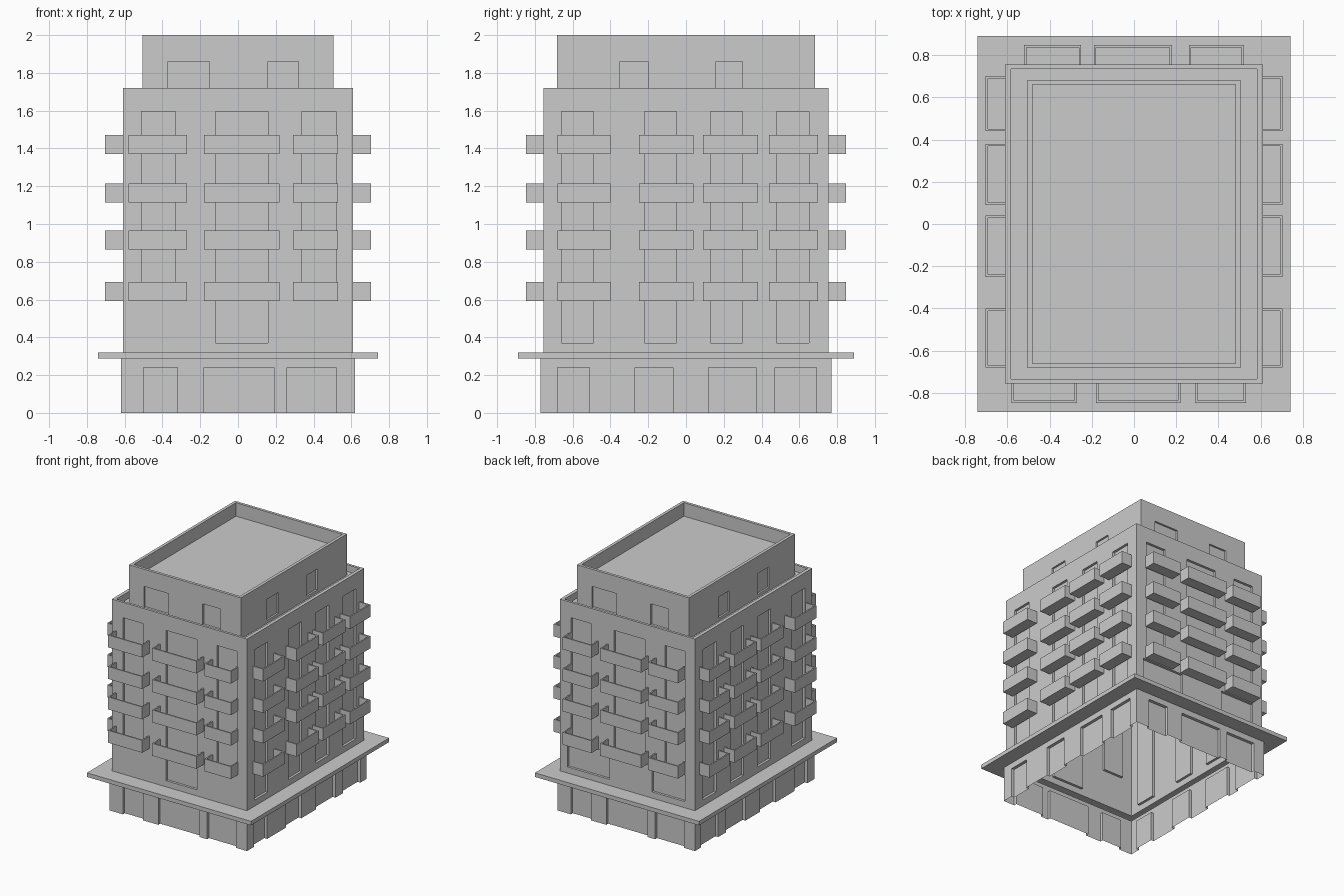
import bpy, bmesh
from mathutils import Vector

if "Cube" in bpy.data.objects:
    bpy.data.objects.remove(bpy.data.objects["Cube"])


def add_box(bm, side, u, d, z, open_tray=False):
    """Box on one facade: u = span along the wall, d = distance from centre, z = heights."""
    def point(a, b, c):
        return Vector({'front': (a, -b, c), 'back': (a, b, c),
                       'right': (b, a, c), 'left': (-b, a, c)}[side])
    v = {(i, j, k): bm.verts.new(point(u[i], d[j], z[k]))
         for i in (0, 1) for j in (0, 1) for k in (0, 1)}
    quad = [(0, 0), (1, 0), (1, 1), (0, 1)]
    rings = {
        'bottom': [(a, b, 0) for a, b in quad], 'top': [(a, b, 1) for a, b in quad],
        'wall': [(a, 0, b) for a, b in quad], 'outer': [(a, 1, b) for a, b in quad],
        'end0': [(0, a, b) for a, b in quad], 'end1': [(1, a, b) for a, b in quad]}
    centre = sum((p.co for p in v.values()), Vector()) / 8
    for name, ring in rings.items():
        if open_tray and name in ('top', 'wall'):
            continue
        f = bm.faces.new([v[r] for r in ring])
        f.normal_update()
        if f.normal.dot(f.calc_center_median() - centre) < 0:
            f.normal_flip()


def make_object(name, bm):
    me = bpy.data.meshes.new(name)
    bm.to_mesh(me)
    bm.free()
    ob = bpy.data.objects.new(name, me)
    bpy.context.collection.objects.link(ob)
    return ob


# Building shell: stacked rectangles from the street up to the flat roof
profile = [(0.62, 0.77, 0.0), (0.62, 0.77, 0.287), (0.74, 0.89, 0.287), (0.74, 0.89, 0.32),
           (0.61, 0.755, 0.32), (0.61, 0.755, 1.72), (0.582, 0.735, 1.72), (0.582, 0.735, 1.665),
           (0.505, 0.683, 1.665), (0.505, 0.683, 2.0), (0.48, 0.66, 2.0), (0.48, 0.66, 1.89)]
bm = bmesh.new()
loops = [[bm.verts.new((sx * x, sy * y, z)) for sx, sy in ((-1, -1), (1, -1), (1, 1), (-1, 1))]
         for x, y, z in profile]
for lo, hi in zip(loops, loops[1:]):
    for i in range(4):
        j = (i + 1) % 4
        bm.faces.new((lo[i], lo[j], hi[j], hi[i]))
bm.faces.new(loops[0][::-1])
bm.faces.new(loops[-1])
shell = make_object("building_shell", bm)

# Facade layouts: spans along each wall
side_windows = [(-0.66, -0.49), (-0.22, -0.05), (0.13, 0.30), (0.48, 0.65)]
side_doors = [(-0.68, -0.51), (-0.27, -0.07), (0.12, 0.37), (0.47, 0.69)]
side_balconies = [(-0.68, -0.40), (-0.25, 0.04), (0.09, 0.38), (0.44, 0.70)]
side_attic = [(-0.35, -0.20), (0.16, 0.30)]
front_windows = [(-0.51, -0.33), (-0.12, 0.16), (0.34, 0.52)]
front_doors = [(-0.50, -0.32), (-0.18, 0.19), (0.26, 0.52)]
front_attic = [(-0.37, -0.15), (0.16, 0.32)]


def turned(spans):
    return [(-b, -a) for a, b in spans]


facades = {
    'front': dict(windows=front_windows, doors=front_doors, attic=front_attic, low=front_windows[1:2],
                  balconies=[(-0.58, -0.27), (-0.18, 0.22), (0.29, 0.53)]),
    'back': dict(windows=turned(front_windows), doors=turned(front_doors), attic=turned(front_attic),
                 low=[(-0.52, -0.22), (0.16, 0.54)],
                 balconies=[(-0.52, -0.25), (-0.19, 0.18), (0.26, 0.52)]),
    'right': dict(windows=side_windows, doors=side_doors, attic=side_attic, low=side_windows,
                  balconies=side_balconies)}
facades['left'] = facades['right']

# Recesses for windows and doors
bm = bmesh.new()
for side, f in facades.items():
    base, body, attic = (0.77, 0.755, 0.683) if side in ('front', 'back') else (0.62, 0.61, 0.505)
    for u in f['doors']:
        add_box(bm, side, u, (base - 0.025, base + 0.04), (-0.05, 0.24))
    for u in f['windows']:
        z0 = 0.37 if u in f['low'] else 0.61
        add_box(bm, side, u, (body - 0.02, body + 0.04), (z0, 1.595))
    for u in f['low']:
        if u not in f['windows']:
            add_box(bm, side, u, (body - 0.02, body + 0.04), (0.37, 0.585))
    for u in f['attic']:
        add_box(bm, side, u, (attic - 0.015, attic + 0.03), (1.69, 1.86))
cutter = make_object("opening_cutter", bm)
cutter.hide_render = True

mod = shell.modifiers.new("openings", 'BOOLEAN')
mod.operation, mod.solver, mod.object = 'DIFFERENCE', 'EXACT', cutter
bpy.context.view_layer.objects.active = shell
bpy.ops.object.modifier_apply(modifier=mod.name)
bpy.data.objects.remove(cutter)

# The shell is hollow and open underneath
bm = bmesh.new()
bm.from_mesh(shell.data)
bmesh.ops.delete(bm, geom=[f for f in bm.faces if all(v.co.z < 0.001 for v in f.verts)],
                 context='FACES_ONLY')
bm.to_mesh(shell.data)
bm.free()

# Balconies: open trays on four floors
for side, f in facades.items():
    d = (0.755, 0.848) if side in ('front', 'back') else (0.61, 0.703)
    bm = bmesh.new()
    for z in (0.593, 0.865, 1.113, 1.37):
        for u in f['balconies']:
            add_box(bm, side, u, d, (z, z + 0.101), open_tray=True)
    ob = make_object(side + "_balconies", bm)
    solid = ob.modifiers.new("thickness", 'SOLIDIFY')
    solid.thickness, solid.offset = 0.011, -1
    solid.use_even_offset = True
